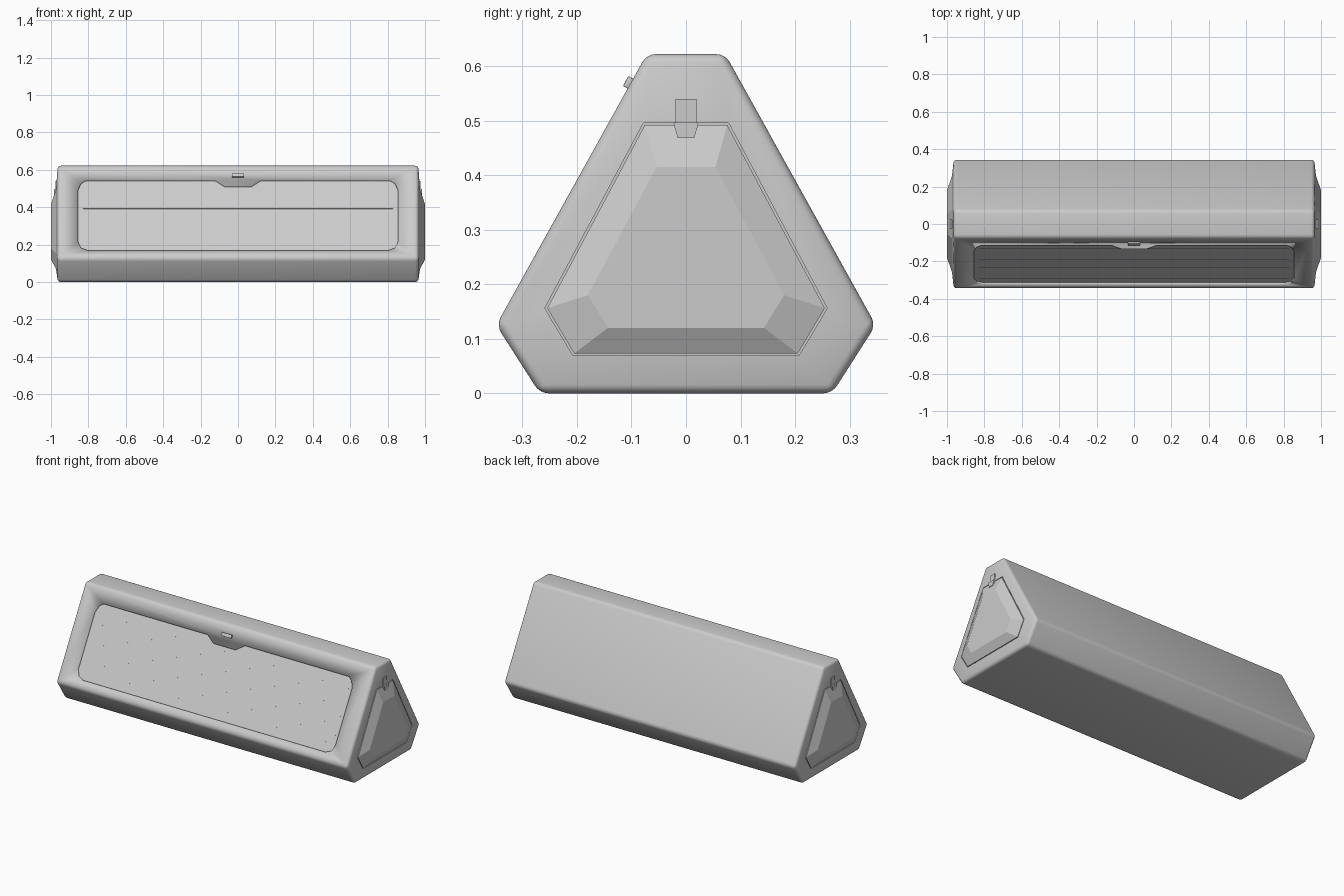
import bpy, bmesh, math
from mathutils import Vector

if "Cube" in bpy.data.objects:
    bpy.data.objects.remove(bpy.data.objects["Cube"])

# Cross-sections as (y, z) half outlines, top to bottom
BODY = [(0.072, 0.622), (0.348, 0.125), (0.268, 0.0)]
CAP_OUT = [(0.078, 0.496), (0.259, 0.156), (0.207, 0.069)]
CAP_SEAT = [(0.0755, 0.492), (0.2545, 0.156), (0.205, 0.073)]
CAP_IN = [(0.054, 0.415), (0.180, 0.180), (0.143, 0.120)]


def mirrored(half):
    return half + [(-a, b) for a, b in reversed(half)]


def finish(bm, name, angle=30):
    bmesh.ops.recalc_face_normals(bm, faces=bm.faces)
    mesh = bpy.data.meshes.new(name)
    bm.to_mesh(mesh)
    bm.free()
    obj = bpy.data.objects.new(name, mesh)
    bpy.context.collection.objects.link(obj)
    bpy.ops.object.select_all(action='DESELECT')
    obj.select_set(True)
    bpy.context.view_layer.objects.active = obj
    bpy.ops.object.shade_smooth_by_angle(angle=math.radians(angle))
    return obj


def loft(rings):
    """Skin a list of equal-length point rings and close both ends."""
    bm = bmesh.new()
    vs = [[bm.verts.new(p) for p in ring] for ring in rings]
    n = len(vs[0])
    for a, b in zip(vs, vs[1:]):
        for i in range(n):
            bm.faces.new((a[i], a[(i + 1) % n], b[(i + 1) % n], b[i]))
    bm.faces.new(vs[0])
    bm.faces.new(vs[-1])
    return bm, vs


def section(x, half):
    return [(x, y, z) for y, z in mirrored(half)]


# Frame of the sloping front face
UP = Vector((0, 0.276, 0.497)).normalized()
OUT = Vector((0, -UP.z, UP.y))


def on_front(x, z, lift=0.0):
    y = -0.348 + (z - 0.125) * 0.276 / 0.497
    return Vector((x, y, z)) + OUT * lift


def front_prism(outline, low, high):
    return loft([[on_front(x, z, h) for x, z in outline] for h in (low, high)])[0]


# Body: rounded hexagonal prism with gently raised ends and cap pockets
ends = [(0.955, CAP_OUT), (0.973, CAP_OUT), (0.963, BODY)]
bm, vs = loft([section(-x, h) for x, h in ends] +
              [section(x, h) for x, h in reversed(ends)])
outer = set(vs[2]) | set(vs[3])
edges = [e for e in bm.edges if e.verts[0] in outer and e.verts[1] in outer]
bmesh.ops.bevel(bm, geom=edges, offset=0.016, offset_type='OFFSET',
                segments=4, profile=0.5, affect='EDGES')
body = finish(bm, "body")

# Front recess with chamfered corners and a notched top edge
half_panel = [(0.07, 0.513), (0.12, 0.545), (0.815, 0.545), (0.84, 0.53),
              (0.855, 0.495), (0.855, 0.215), (0.84, 0.183), (0.805, 0.17)]
cutter = finish(front_prism(mirrored(half_panel), -0.011, 0.05), "panel_cutter")
cutter.hide_render = True
mod = body.modifiers.new("panel_recess", 'BOOLEAN')
mod.operation = 'DIFFERENCE'
mod.solver = 'EXACT'
mod.object = cutter
bpy.context.view_layer.objects.active = body
bpy.ops.object.modifier_apply(modifier=mod.name)
bpy.data.objects.remove(cutter, do_unlink=True)

# Fine horizontal grille ribs on the recess floor
for i in range(7):
    z = 0.215 + i * 0.046
    rib = [(-0.83, z - 0.002), (0.83, z - 0.002), (0.83, z + 0.002), (-0.83, z + 0.002)]
    finish(front_prism(rib, -0.013, -0.0095), f"grille_rib_{i + 1}")

# Button above the notch
pad = [(-0.033, 0.559), (0.033, 0.559), (0.033, 0.577), (-0.033, 0.577)]
bm = front_prism(pad, -0.004, 0.010)
bmesh.ops.bevel(bm, geom=bm.edges[:], offset=0.002, segments=2, profile=0.5, affect='EDGES')
finish(bm, "button")

# Faceted end caps and their latches
plate = [(0.019, 0.540), (0.019, 0.494)]
tongue = [(0.023, 0.497), (0.021, 0.488), (0.015, 0.468)]
for s, side in ((-1, "left"), (1, "right")):
    bm, _ = loft([section(s * 0.950, CAP_SEAT), section(s * 0.974, CAP_SEAT),
                  section(s * 1.0, CAP_IN)])
    finish(bm, f"end_cap_{side}", 10)
    bm, _ = loft([section(s * 0.95, plate), section(s * 0.976, plate)])
    finish(bm, f"latch_plate_{side}")
    bm, _ = loft([section(s * 0.95, tongue), section(s * 0.985, tongue)])
    finish(bm, f"latch_tongue_{side}")
